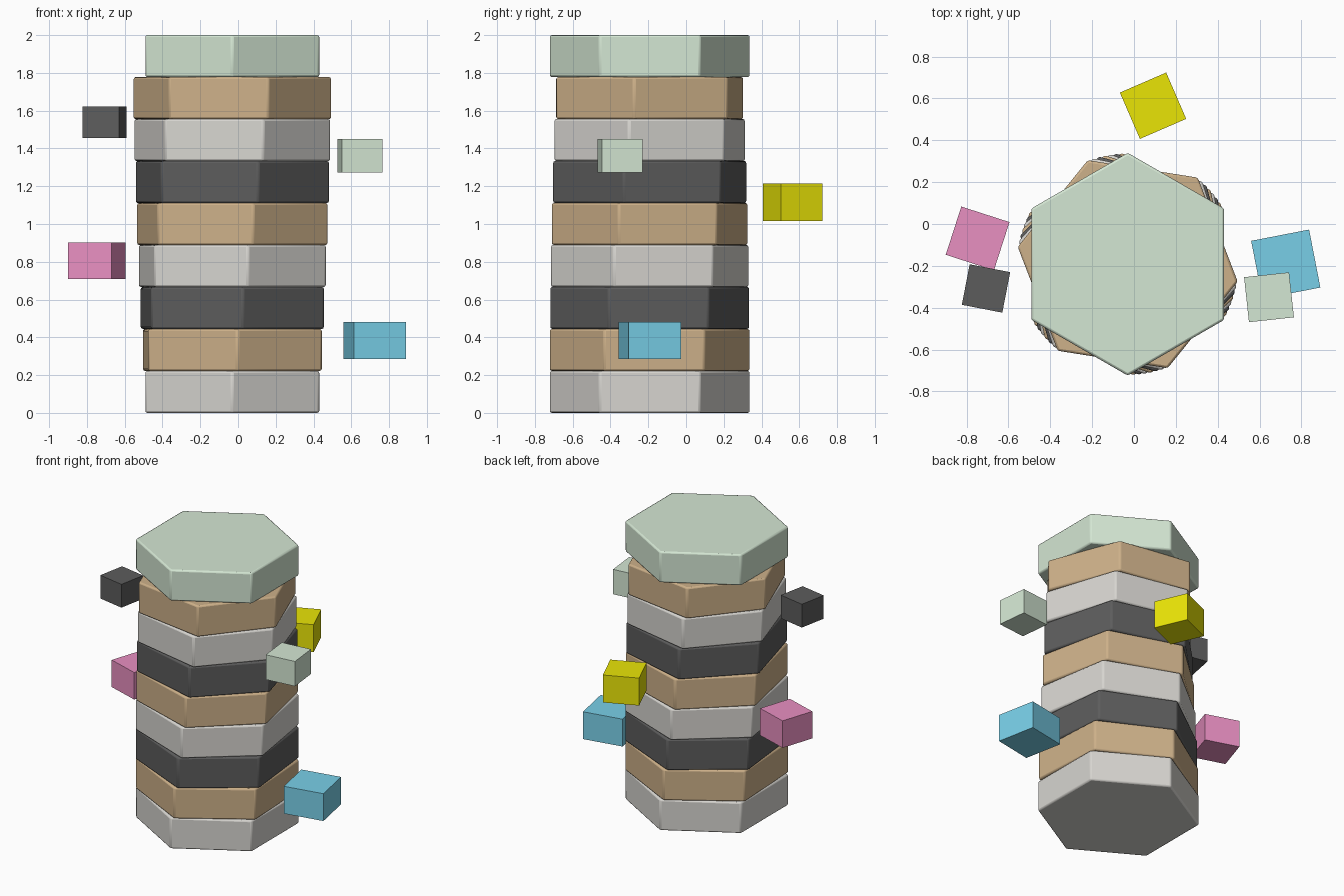
import bpy
from math import radians

if "Cube" in bpy.data.objects:
    bpy.data.objects.remove(bpy.data.objects["Cube"])


def material(name, rgb):
    mat = bpy.data.materials.new(name)
    mat.diffuse_color = [(c / 255) ** 2.2 for c in rgb] + [1]
    mat.use_nodes = True
    mat.node_tree.nodes["Principled BSDF"].inputs["Base Color"].default_value = mat.diffuse_color
    return mat


stone = material("stone", (214, 212, 207))
tan = material("tan", (204, 175, 136))
dark = material("dark", (93, 93, 93))
mint = material("mint", (211, 230, 210))
blue = material("blue", (120, 206, 231))
yellow = material("yellow", (233, 228, 15))
pink = material("pink", (232, 142, 192))

# Twisting stack of hexagonal slabs, with the cap turned back to straight
LAYERS, PITCH, RADIUS = 9, 2 / 9, 0.532
colours = [stone, tan, dark]
sequence = [stone, tan, dark, stone, tan, dark, stone, tan, mint]
# colour order bottom to top: stone, tan, dark, repeating, but with tan under the cap
for i in range(LAYERS):
    cap = i == LAYERS - 1
    bpy.ops.mesh.primitive_cylinder_add(
        vertices=6, radius=RADIUS, depth=PITCH,
        location=(-0.03, -0.192, PITCH * (i + 0.5)),
        rotation=(0, 0, 0 if cap else radians(3 * i)))
    slab = bpy.context.object
    slab.name = "cap_slab" if cap else f"tower_slab_{i + 1}"
    slab.data.materials.append(mint if cap else colours[i % 3])
    bevel = slab.modifiers.new("soft_edges", "BEVEL")
    bevel.width = 0.011
    bevel.segments = 2
    bpy.ops.object.shade_smooth_by_angle(angle=radians(35))


# Floating blocks around the tower
def block(name, mat, x, y, z0, z1, side, turn):
    bpy.ops.mesh.primitive_cube_add(
        size=1, location=(x, y, (z0 + z1) / 2),
        rotation=(0, 0, radians(turn)), scale=(side, side, z1 - z0))
    ob = bpy.context.object
    ob.name = name
    ob.data.materials.append(mat)


block("blue_block", blue, 0.725, -0.192, 0.285, 0.481, 0.282, 11)
block("pink_block", pink, -0.747, -0.069, 0.708, 0.902, 0.242, -17.9)
block("yellow_block", yellow, 0.091, 0.565, 1.017, 1.214, 0.241, 23.4)
block("mint_block", mint, 0.645, -0.35, 1.272, 1.45, 0.216, 6.2)
block("dark_block", dark, -0.707, -0.308, 1.455, 1.622, 0.197, -11)
